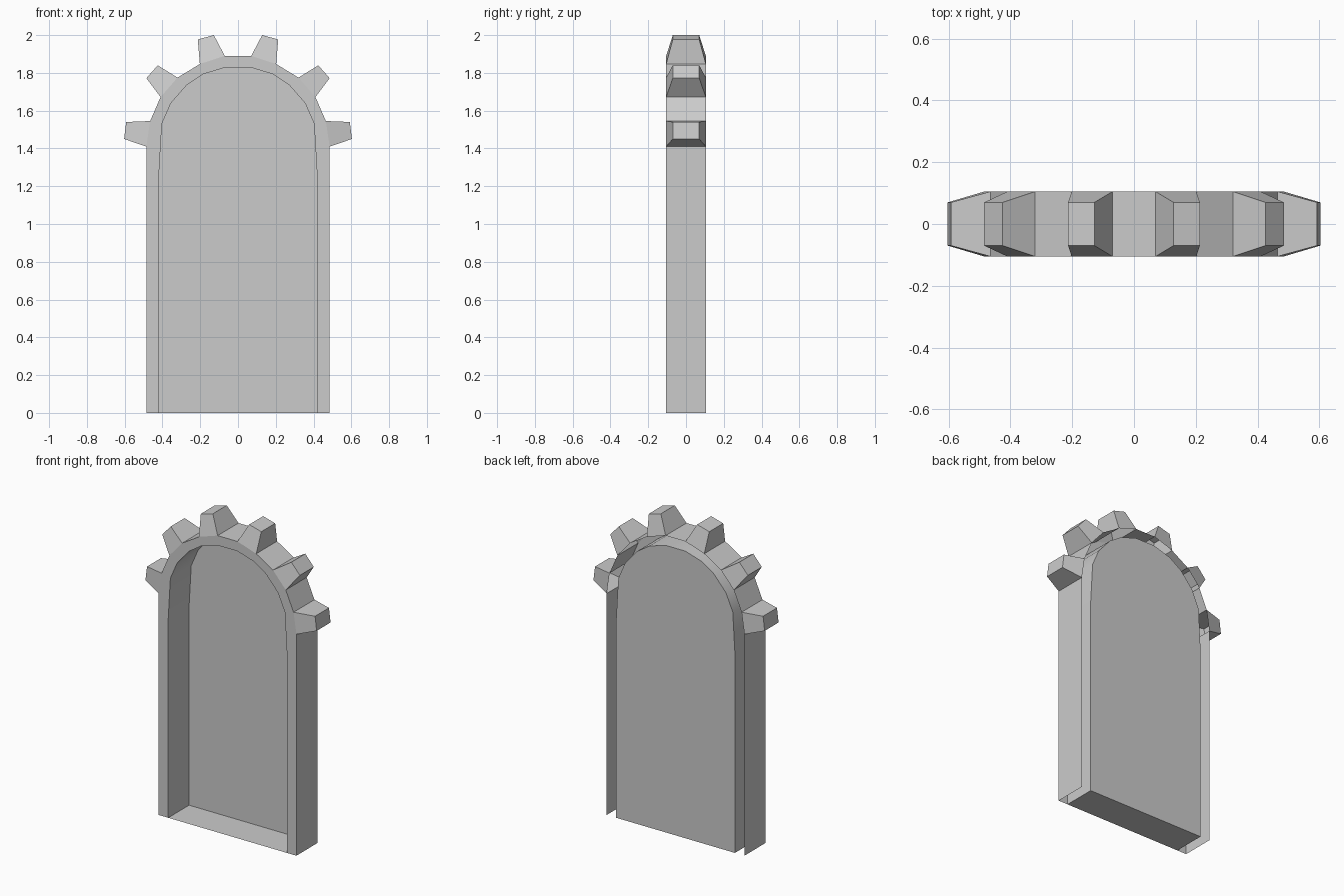
import bpy, bmesh

if "Cube" in bpy.data.objects:
    bpy.data.objects.remove(bpy.data.objects["Cube"])

D = 0.105    # half depth of the frame
TIP = 0.07   # half depth at the tooth tips

# Right half profiles (x, z), from the ground up to the crown
BASE = [(0.485, 0), (0.485, 1.41), (0.465, 1.545), (0.41, 1.672),
        (0.32, 1.775), (0.202, 1.847), (0.07, 1.89)]
# start index in BASE -> the two tip corners of the tooth
TEETH = {1: [(0.603, 1.45), (0.592, 1.54)],
         3: [(0.485, 1.772), (0.425, 1.84)],
         5: [(0.213, 1.977), (0.128, 2.0)]}
INNER = [(0.418, 0), (0.418, 1.27), (0.403, 1.53), (0.355, 1.64),
         (0.27, 1.737), (0.185, 1.793), (0.07, 1.828)]


def mirrored(half):
    return half + [(-x, z) for x, z in reversed(half)]


def face(bm, pts):
    return bm.faces.new([bm.verts.new(p) for p in pts])


def wall(bm, a, b):
    face(bm, [(a[0], -D, a[1]), (b[0], -D, b[1]), (b[0], D, b[1]), (a[0], D, a[1])])


def finish(bm, name):
    bmesh.ops.remove_doubles(bm, verts=bm.verts, dist=0.0005)
    bmesh.ops.recalc_face_normals(bm, faces=bm.faces)
    mesh = bpy.data.meshes.new(name)
    bm.to_mesh(mesh)
    bm.free()
    obj = bpy.data.objects.new(name, mesh)
    bpy.context.collection.objects.link(obj)
    return obj


outer, inner = mirrored(BASE), mirrored(INNER)

# Frame: front rim and outer wall with hollow tapered teeth, open at the back
bm = bmesh.new()
n = len(BASE)
for i in range(n - 1):
    rim = [outer[i], outer[i + 1], inner[i + 1], inner[i]]
    for s in (1, -1):
        face(bm, [(s * x, -D, z) for x, z in rim[::s]])
        a, b = [(s * x, z) for x, z in (BASE[i], BASE[i + 1])][::s]
        if i not in TEETH:
            wall(bm, a, b)
            continue
        c, d = [(s * x, z) for x, z in TEETH[i]][::s]
        rings = [[(p[0], y, p[1]) for y in ys]
                 for p, ys in ((a, (-D, D)), (c, (-TIP, TIP)),
                               (d, (-TIP, TIP)), (b, (-D, D)))]
        for r0, r1 in zip(rings, rings[1:]):
            face(bm, [r0[0], r1[0], r1[1], r0[1]])
        face(bm, [r[0] for r in reversed(rings)])   # tooth front
        face(bm, [r[1] for r in rings])             # tooth back
face(bm, [(x, -D, z) for x, z in (outer[n - 1], outer[n], inner[n], inner[n - 1])])
wall(bm, outer[n - 1], outer[n])
finish(bm, "toothed_frame")

# Recess: inner arch wall, floor and back panel
bm = bmesh.new()
for a, b in zip(inner, inner[1:] + inner[:1]):
    wall(bm, b, a)
face(bm, [(x, D, z) for x, z in inner])
recess = finish(bm, "arched_recess")
# the recess is seen from the inside
if recess.data.polygons[-1].normal.y > 0:
    recess.data.flip_normals()
bpy.context.view_layer.objects.active = recess
recess.select_set(True)
bpy.ops.object.shade_smooth_by_angle(angle=0.5)
